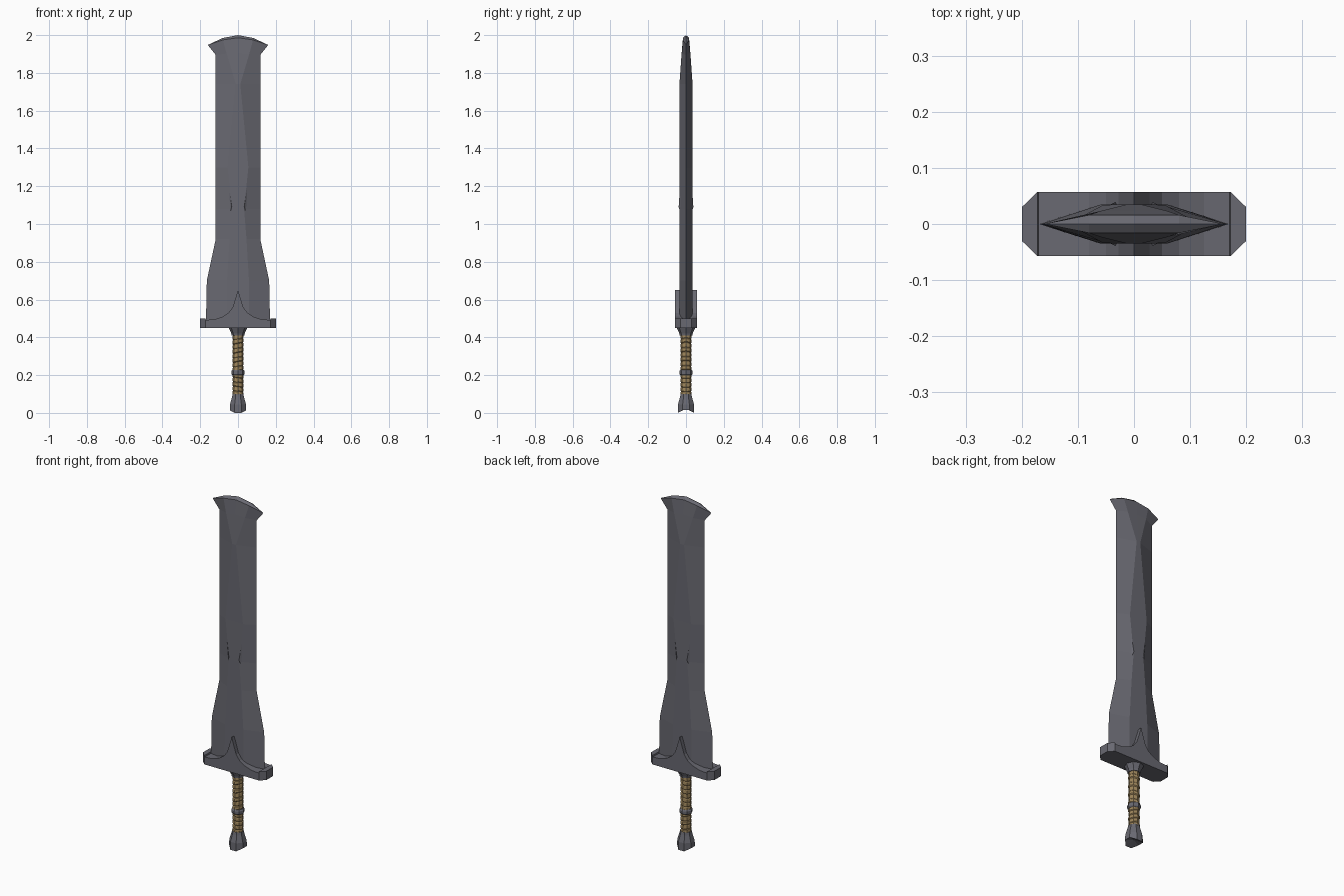
import bpy, bmesh, math

if "Cube" in bpy.data.objects:
    bpy.data.objects.remove(bpy.data.objects["Cube"])

def material(name, rgb):
    m = bpy.data.materials.new(name)
    m.diffuse_color = (*rgb, 1)
    m.use_nodes = True
    m.node_tree.nodes["Principled BSDF"].inputs["Base Color"].default_value = m.diffuse_color
    return m

steel = material("dark steel", (0.14, 0.14, 0.165))
leather = material("tan leather", (0.34, 0.235, 0.105))

def finish(bm, name, mat):
    bmesh.ops.remove_doubles(bm, verts=bm.verts, dist=1e-5)
    bmesh.ops.recalc_face_normals(bm, faces=bm.faces)
    me = bpy.data.meshes.new(name)
    bm.to_mesh(me)
    bm.free()
    me.materials.append(mat)
    ob = bpy.data.objects.new(name, me)
    bpy.context.collection.objects.link(ob)
    return ob

def loft(bm, rings, caps=True):
    vs = [[bm.verts.new(p) for p in r] for r in rings]
    n = len(rings[0])
    for a, b in zip(vs, vs[1:]):
        for i in range(n):
            j = (i + 1) % n
            bm.faces.new((a[i], a[j], b[j], b[i]))
    if caps:
        bm.faces.new(vs[0][::-1])
        bm.faces.new(vs[-1])
    return vs

def ring(r, z, n=8, tilt=0.0, off=0.0):
    pts = [(r * math.cos(2 * math.pi * (i + off) / n), r * math.sin(2 * math.pi * (i + off) / n)) for i in range(n)]
    return [(x, y, z + tilt * x) for x, y in pts]

# blade: z, edge half width, shoulder half width, half thickness, crown rise
sections = [(0.46, 0.17, 0.06, 0.035, 0), (0.70, 0.165, 0.058, 0.035, 0),
            (0.92, 0.118, 0.045, 0.035, 0), (1.08, 0.118, 0.032, 0.035, 0),
            (1.30, 0.118, 0.055, 0.034, 0), (1.74, 0.118, 0.012, 0.035, 0),
            (1.895, 0.118, 0.06, 0.023, 0.01), (1.948, 0.16, 0.08, 0.016, 0.038)]
bm = bmesh.new()
rings = []
for z, w, s, t, c in sections:
    rings.append([(-w, 0, z), (-s, -t, z + c * .7), (0, -t, z + c), (s, -t, z + c * .7),
                  (w, 0, z), (s, t, z + c * .7), (0, t, z + c), (-s, t, z + c * .7)])
# sharpened crown collapses to a line
rings.append([(-0.16, 0, 1.948), (-0.08, 0, 1.985), (0, 0, 2.0), (0.08, 0, 1.985),
              (0.16, 0, 1.948), (0.08, 0, 1.985), (0, 0, 2.0), (-0.08, 0, 1.985)])
loft(bm, rings, caps=False)
bmesh.ops.remove_doubles(bm, verts=bm.verts, dist=1e-5)
bmesh.ops.holes_fill(bm, edges=bm.edges)
finish(bm, "blade", steel)

# small raised flakes on the blade faces
bm = bmesh.new()
for sx in (-1, 1):
    for sy in (-1, 1):
        base = [(sx * x, sy * 0.03, z) for x, z in ((0.028, 1.06), (0.042, 1.06), (0.052, 1.22))]
        tip = bm.verts.new((sx * 0.033, sy * 0.039, 1.09))
        b = [bm.verts.new(p) for p in base]
        bm.faces.new(b)
        for i in range(3):
            bm.faces.new((b[i], b[(i + 1) % 3], tip))
finish(bm, "blade_flakes", steel)

# guard: mirrored upper profile with a centre spike, ends narrowed in depth
half = [(0.0, 0.65), (0.028, 0.56), (0.05, 0.53), (0.08, 0.51), (0.125, 0.495), (0.172, 0.49), (0.172, 0.50), (0.20, 0.50)]
half[5] = (0.17, 0.492)
cols = [(-x, z) for x, z in half[:0:-1]] + half
bm = bmesh.new()
rows = []
for x, z in cols:
    d = 0.03 if abs(x) > 0.19 else 0.057
    rows.append([(x, -d, 0.45), (x, d, 0.45), (x, d, z), (x, -d, z)])
loft(bm, rows)
finish(bm, "guard", steel)

# collar under the guard
bm = bmesh.new()
loft(bm, [ring(0.033, 0.41), ring(0.035, 0.42), ring(0.05, 0.452)])
finish(bm, "collar", steel)

# grip: tilted leather bands with grooves between
bm = bmesh.new()
for lo, hi, count, tilt in ((0.09, 0.208, 5, -0.15), (0.222, 0.415, 8, 0.2)):
    h = (hi - lo) / count
    rs = []
    for i in range(count):
        z = lo + i * h
        k = 0.001 * (i % 2)
        rs += [ring(0.026, z, 8, tilt), ring(0.030 - k, z + 0.2 * h, 8, tilt),
               ring(0.029 - k, z + 0.85 * h, 8, tilt)]
    rs.append(ring(0.026, hi, 8, tilt))
    loft(bm, rs)
finish(bm, "grip", leather)

# middle ring on the grip
bm = bmesh.new()
loft(bm, [ring(0.030, 0.20), ring(0.035, 0.207), ring(0.035, 0.221), ring(0.030, 0.228)])
finish(bm, "grip_ring", steel)

# pommel: flared octagon with a notched, hollowed foot
bm = bmesh.new()
foot = [(x, y, 0.0 if i % 2 else 0.012) for i, (x, y, z) in enumerate(ring(0.047, 0, off=0.5))]
foot = [(x, y, 0.0 if abs(y) > 0.03 else 0.014) for x, y, z in foot]
vs = loft(bm, [foot, ring(0.046, 0.045, off=0.5), ring(0.034, 0.085, off=0.5), ring(0.031, 0.10, off=0.5)], caps=False)
bm.faces.new(vs[-1])
centre = bm.verts.new((0, 0, 0.022))
for i in range(8):
    bm.faces.new((vs[0][(i + 1) % 8], vs[0][i], centre))
finish(bm, "pommel", steel)
